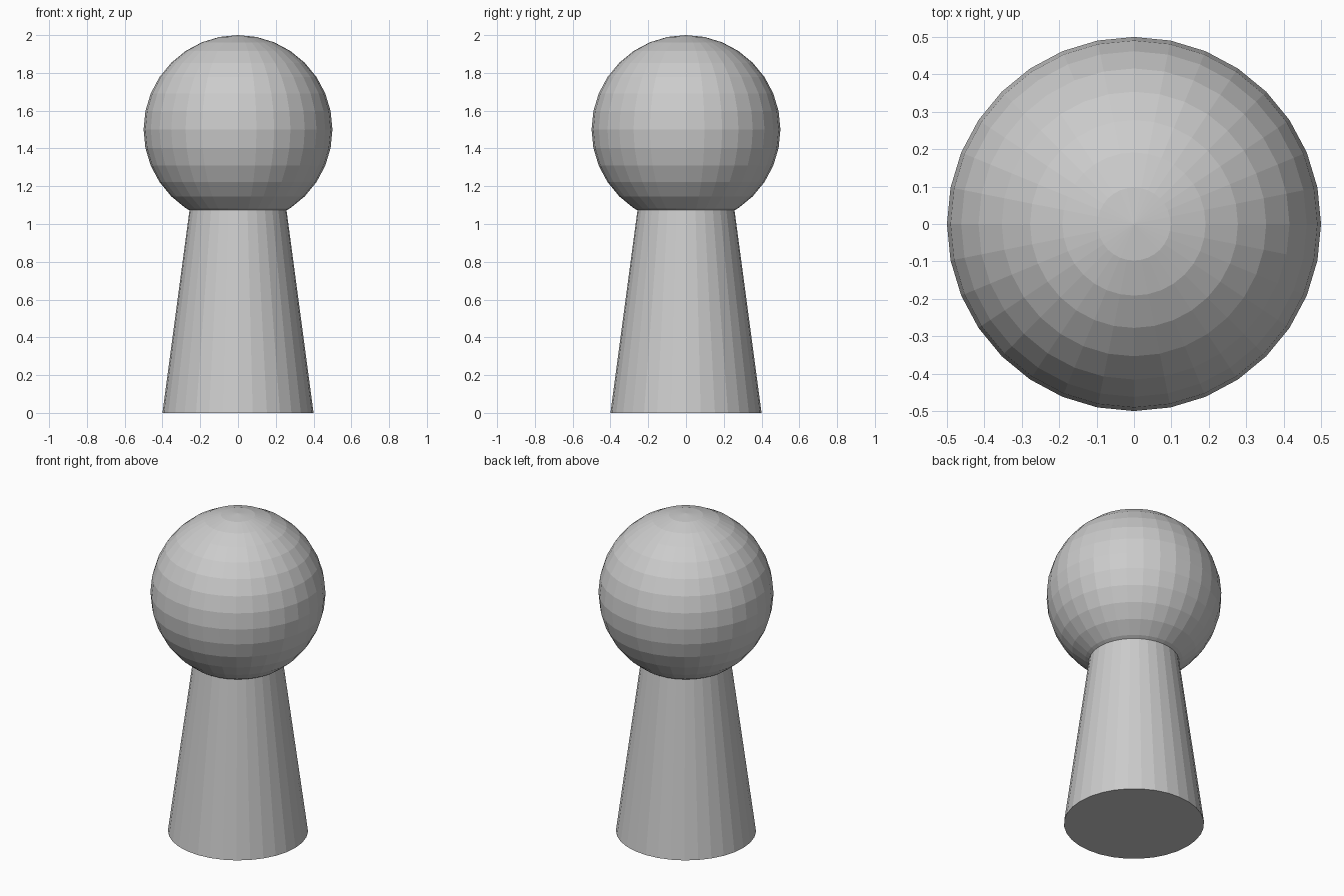
import bpy

if "Cube" in bpy.data.objects:
    bpy.data.objects.remove(bpy.data.objects["Cube"])

# Tapered body: flat-faced cone whose narrow end is buried in the head
bpy.ops.mesh.primitive_cone_add(vertices=32, radius1=0.4, radius2=0.2,
                                depth=1.5, location=(0, 0, 0.75))
bpy.context.object.name = "body"

# Round head: flat-faced sphere
bpy.ops.mesh.primitive_uv_sphere_add(segments=32, ring_count=16, radius=0.5,
                                     location=(0, 0, 1.5))
bpy.context.object.name = "head"
